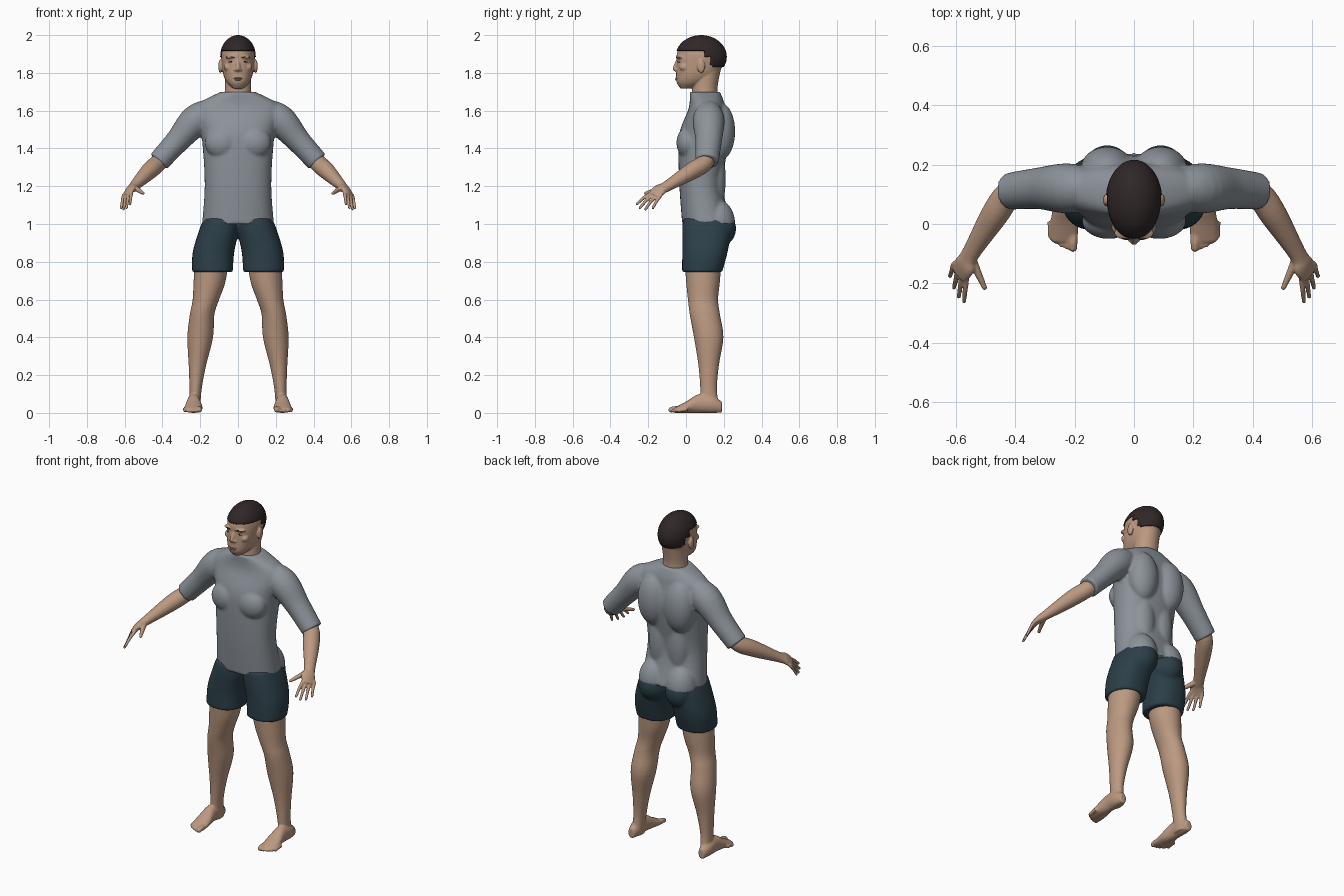
import bpy, bmesh, math
from mathutils import Vector, Matrix

if "Cube" in bpy.data.objects:
    bpy.data.objects.remove(bpy.data.objects["Cube"], do_unlink=True)


def make_material(name, colour):
    material = bpy.data.materials.new(name)
    material.use_nodes = True
    material.diffuse_color = (*colour, 1)
    shader = material.node_tree.nodes["Principled BSDF"]
    shader.inputs["Base Color"].default_value = (*colour, 1)
    shader.inputs["Roughness"].default_value = 0.8
    return material


SKIN = make_material("skin", (0.5, 0.32, 0.22))
SHIRT = make_material("grey cloth", (0.26, 0.29, 0.32))
SHORTS = make_material("dark teal cloth", (0.025, 0.05, 0.065))
HAIR = make_material("dark brown hair", (0.03, 0.02, 0.02))
LIPS = make_material("lip", (0.37, 0.2, 0.14))
WHITE = make_material("eye white", (0.5, 0.45, 0.4))
UP = Vector((0, 0, 1))
SIDEWAYS = Vector((1, 0, 0))
FORWARD = Vector((0, -1, 0))


def blend(before, start, end, after, t):
    """Smooth interpolation of one value between two stations."""
    leave, arrive = (end - before) / 2, (after - start) / 2
    ease = t * t * (3 - 2 * t)
    return (start + (end - start) * ease
            + leave * t * (1 - t) ** 2 - arrive * t * t * (1 - t))


def refine(stations, steps=5):
    result, last = [], len(stations) - 1
    for i in range(last):
        window = (stations[max(i - 1, 0)], stations[i],
                  stations[i + 1], stations[min(i + 2, last)])
        for step in range(steps):
            result.append([blend(*values, step / steps) for values in zip(*window)])
    return result + [list(stations[last])]


def loft(bm, stations, axis=None, side=SIDEWAYS, power=2, sides=32):
    """Skin rings (x, y, z, half width, half depth); without an axis they follow the path."""
    stations = refine(stations)
    points = [Vector(station[:3]) for station in stations]
    rings = []
    for i, (point, station) in enumerate(zip(points, stations)):
        along = axis or points[min(i + 1, len(points) - 1)] - points[max(i - 1, 0)]
        along = along.normalized()
        across = (side - along * side.dot(along)).normalized()
        outward = along.cross(across)
        ring = []
        for k in range(sides):
            angle = math.tau * k / sides
            offset = Vector((0, 0, 0))
            for direction, size, wave in ((across, station[3], math.cos(angle)),
                                          (outward, station[4], math.sin(angle))):
                offset += direction * size * math.copysign(abs(wave) ** (2 / power), wave)
            ring.append(bm.verts.new(point + offset))
        rings.append(ring)
    for lower, upper in zip(rings, rings[1:]):
        for k in range(sides):
            bm.faces.new((lower[k - 1], lower[k], upper[k], upper[k - 1]))
    bm.faces.new(rings[0])
    bm.faces.new(rings[-1])


def ball(bm, centre, radii):
    matrix = Matrix.Translation(centre) @ Matrix.Diagonal((*radii, 1))
    return bmesh.ops.create_uvsphere(bm, u_segments=48, v_segments=32,
                                     radius=1, matrix=matrix)["verts"]


def digit(bm, path, base, tip):
    """Tapered finger or toe with a round end."""
    count = len(path) - 1
    stations = []
    for i, point in enumerate(path):
        radius = base + (tip - base) * i / count
        stations.append((*point, radius, radius))
    loft(bm, stations, side=UP + SIDEWAYS, sides=12)
    ball(bm, path[-1], (tip, tip, tip))


def finish(name, bm, material, voxel=None, mirror=True):
    """Make the object, mirror it and fuse its overlapping volumes."""
    bmesh.ops.recalc_face_normals(bm, faces=bm.faces[:])
    for face in bm.faces:
        face.smooth = True
    mesh = bpy.data.meshes.new(name)
    bm.to_mesh(mesh)
    bm.free()
    mesh.materials.append(material)
    obj = bpy.data.objects.new(name, mesh)
    bpy.context.collection.objects.link(obj)
    if mirror:
        obj.modifiers.new("mirror", "MIRROR").use_mirror_merge = False
    if voxel:
        fuse = obj.modifiers.new("fuse", "REMESH")
        fuse.mode = "VOXEL"
        fuse.voxel_size = voxel
        fuse.use_smooth_shade = True
        soften = obj.modifiers.new("soften", "SMOOTH")
        soften.factor = 0.5
        soften.iterations = 4
    return obj


# Shirt: torso, chest, shoulder blades, seat and sleeves fused together
bm = bmesh.new()
torso = [(1, .11, .19, .13), (1.2, .08, .176, .115), (1.4, .09, .186, .13),
         (1.5, .1, .2, .13), (1.6, .11, .23, .1), (1.65, .11, .19, .09), (1.7, .1, .09, .08)]
loft(bm, [(0, y, z, width, depth) for z, y, width, depth in torso], UP, power=2.3, sides=48)
ball(bm, (.085, .01, 1.43), (.09, .06, .085))
ball(bm, (.09, .185, 1.49), (.09, .075, .15))
ball(bm, (.06, .15, 1.24), (.07, .06, .2))
for vert in ball(bm, (.09, .165, 1), (.09, .095, .13)):
    vert.co.z = max(vert.co.z, 1)
loft(bm, [(.12, .12, 1.59, .075, .06), (.22, .12, 1.55, .084, .084),
          (.32, .12, 1.44, .065, .07), (.42, .11, 1.33, .058, .062)], side=UP + SIDEWAYS)
finish("shirt", bm, SHIRT, 0.008)

# Shorts: two legs and the seat
bm = bmesh.new()
loft(bm, [(.135, .085, .745, .108, .106), (.13, .1, .85, .11, .12),
          (.1, .11, .97, .105, .13), (.09, .11, 1.03, .09, .125)], UP, power=2.3)
ball(bm, (.09, .165, .975), (.09, .1, .1))
finish("shorts", bm, SHORTS, 0.008)

# Legs, feet and toes
bm = bmesh.new()
loft(bm, [(.135, .09, .85, .09, .1), (.15, .09, .7, .085, .09), (.17, .09, .6, .07, .08),
          (.19, .1, .52, .065, .08), (.2, .12, .4, .068, .078), (.215, .12, .25, .046, .054),
          (.225, .12, .12, .032, .044), (.23, .13, .01, .03, .05)], UP)
foot = [(.19, .02, .03), (.14, .035, .045), (.07, .036, .05), (0, .047, .03), (-.06, .046, .014)]
loft(bm, [(.235, y, height, width, height) for y, width, height in foot], FORWARD)
for i in range(5):
    radius = .011 if i else .016
    x, y = .205 + .019 * i, .0025 * i * i - .08
    digit(bm, [(x, y + .05, .02), (x, y + .02, radius + .005), (x, y, radius)], radius, radius * .9)
for vert in bm.verts:
    vert.co.z = max(vert.co.z, 0)
finish("legs", bm, SKIN, 0.0055)

# Arms: forearm and palm, then fingers spread by rule, then the thumb
bm = bmesh.new()
loft(bm, [(.36, .115, 1.385, .045, .045), (.42, .1, 1.325, .046, .046),
          (.47, .03, 1.28, .046, .045), (.55, -.1, 1.2, .031, .026),
          (.57, -.14, 1.18, .041, .02), (.59, -.17, 1.15, .036, .012)],
     side=Vector((.5, .8, -.25)))
palm = Vector((.565, -.125, 1.19))
first_knuckle, last_knuckle = Vector((.565, -.19, 1.16)), Vector((.605, -.135, 1.15))
first_reach, last_reach = Vector((.007, -.07, -.055)), Vector((.014, -.04, -.065))
for i in range(4):
    spread = i / 3
    knuckle = first_knuckle.lerp(last_knuckle, spread)
    reach = first_reach.lerp(last_reach, spread) * (1 + math.sin(math.pi * spread) / 4)
    middle = knuckle + reach / 2 + UP * .005
    digit(bm, [palm.lerp(knuckle, .5), knuckle, middle, knuckle + reach], .0115, .0075)
thumb_root, thumb_tip = Vector((.55, -.11, 1.195)), Vector((.503, -.214, 1.163))
digit(bm, [thumb_root, thumb_root.lerp(thumb_tip, .5), thumb_tip], .017, .009)
finish("arms", bm, SKIN, 0.0042)

# Head: skull, jaw, neck, nose, cheeks, brow, mouth, chin and ears
skull_centre, skull_radii = Vector((0, .08, 1.885)), Vector((.089, .13, .109))
bm = bmesh.new()
ball(bm, skull_centre, skull_radii)
loft(bm, [(0, 0, 1.718, .028, .03), (0, .03, 1.75, .06, .08),
          (0, .06, 1.8, .08, .112), (0, .08, 1.88, .088, .129)], UP, power=2.2)
loft(bm, [(0, .1, 1.62, .08, .075), (0, .1, 1.72, .069, .067), (0, .11, 1.82, .07, .075)], UP)
loft(bm, [(0, -.04, 1.872, .008, .01), (0, -.06, 1.823, .012, .011),
          (0, -.05, 1.808, .009, .008)], UP)
for centre, radii in (((.013, -.05, 1.816), (.009, .011, .008)),
                      ((.05, -.01, 1.83), (.026, .025, .022)),
                      ((.033, -.03, 1.883), (.035, .022, .009)),
                      ((0, -.03, 1.77), (.032, .024, .022)),
                      ((0, -.015, 1.735), (.022, .02, .015)),
                      ((.094, .08, 1.835), (.01, .021, .036))):
    ball(bm, centre, radii)
finish("head", bm, SKIN, 0.0045)


def hairline(y):
    """Height of the hair's lower edge, stepping down behind the ear."""
    if y < .09:
        return 1.918
    return 1.885 if y < .135 else 1.832


# Cropped hair: an offset skull cap trimmed along the hairline
bm = bmesh.new()
ball(bm, skull_centre, skull_radii + Vector((.006, .006, .006)))
centres = {face: face.calc_center_median() for face in bm.faces}
trimmed = [face for face, centre in centres.items() if centre.z < hairline(centre.y)]
bmesh.ops.delete(bm, geom=trimmed, context="FACES")
hair = finish("hair", bm, HAIR, mirror=False)
thickness = hair.modifiers.new("thickness", "SOLIDIFY")
thickness.thickness = 0.008
thickness.offset = -1

# Eyes, eyebrows and mouth
bm = bmesh.new()
ball(bm, (.038, -.035, 1.859), (.014, .008, .005))
finish("eyes", bm, WHITE)
bm = bmesh.new()
ball(bm, (.037, -.041, 1.859), (.005, .004, .005))
finish("irises", bm, HAIR)
bm = bmesh.new()
loft(bm, [(.018, -.05, 1.88, .002, .003), (.038, -.047, 1.885, .003, .004),
          (.06, -.025, 1.88, .002, .002)], side=UP, sides=12)
finish("eyebrows", bm, HAIR)
bm = bmesh.new()
ball(bm, (0, -.046, 1.771), (.024, .011, .005))
ball(bm, (0, -.046, 1.764), (.02, .011, .005))
finish("lips", bm, LIPS, mirror=False)
